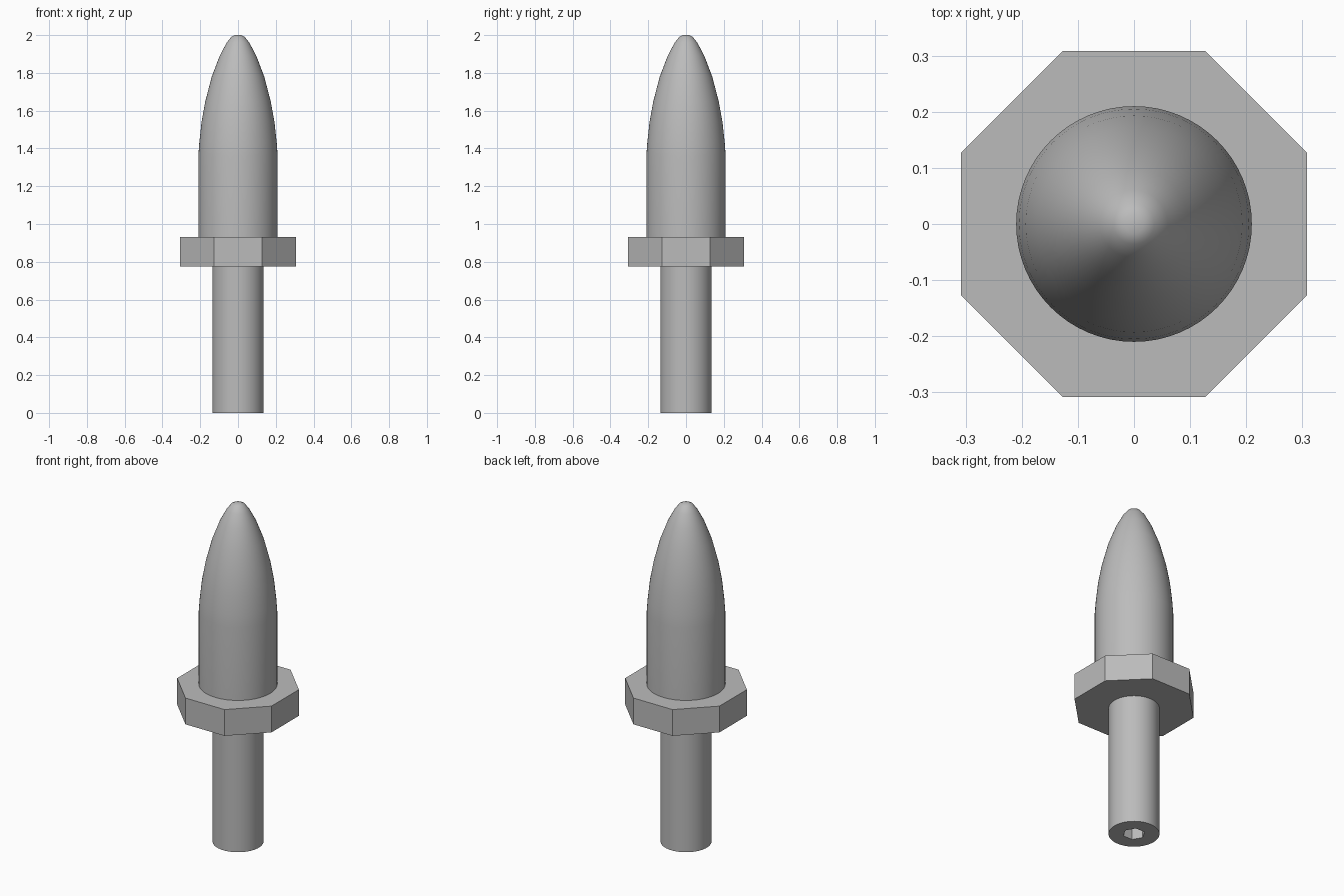
import bpy
import bmesh
from math import pi, cos, sin

if "Cube" in bpy.data.objects:
    bpy.data.objects.remove(bpy.data.objects["Cube"], do_unlink=True)

# Single metal colour
metal = bpy.data.materials.new("grey metal")
metal.use_nodes = True
GREY = (0.5, 0.5, 0.5, 1)
metal.diffuse_color = GREY
metal.node_tree.nodes["Principled BSDF"].inputs["Base Color"].default_value = GREY


def lathe(name, profile, sides, turn=0.0, smooth=True):
    """Closed solid from (radius, height) rings, listed bottom to top."""
    bm = bmesh.new()
    rings = []
    for r, z in profile:
        angles = [turn + 2 * pi * i / sides for i in range(sides)]
        rings.append([bm.verts.new((r * cos(a), r * sin(a), z)) for a in angles])
    for low, high in zip(rings, rings[1:]):
        for i in range(sides):
            j = (i + 1) % sides
            bm.faces.new((low[i], low[j], high[j], high[i]))
    bm.faces.new(rings[0][::-1])
    bm.faces.new(rings[-1])
    mesh = bpy.data.meshes.new(name)
    bm.to_mesh(mesh)
    bm.free()
    mesh.materials.append(metal)
    obj = bpy.data.objects.new(name, mesh)
    bpy.context.collection.objects.link(obj)
    if smooth:
        select(obj)
        bpy.ops.object.shade_smooth_by_angle(angle=pi / 6)
    return obj


def select(obj):
    bpy.ops.object.select_all(action="DESELECT")
    obj.select_set(True)
    bpy.context.view_layer.objects.active = obj


# Lower shaft with a hexagonal socket cut into its end
shaft = lathe("shaft", [(0.136, 0), (0.136, 0.775)], 64)
cutter = lathe("socket_cutter", [(0.06, -0.1), (0.06, 0.1)], 6, smooth=False)
cut = shaft.modifiers.new("socket", "BOOLEAN")
cut.operation = "DIFFERENCE"
cut.solver = "EXACT"
cut.object = cutter
select(shaft)
bpy.ops.object.modifier_apply(modifier=cut.name)
bpy.data.objects.remove(cutter, do_unlink=True)
bpy.ops.object.shade_smooth_by_angle(angle=pi / 6)

# Octagonal collar with flats facing the axes
lathe("collar", [(0.308 / cos(pi / 8), 0.775), (0.308 / cos(pi / 8), 0.93)],
      8, turn=pi / 8, smooth=False)

# Rounded nose: straight barrel, then a curve to a small flat tip
lathe("nose", [(0.21, 0.93), (0.21, 1.36), (0.205, 1.43), (0.193, 1.54),
               (0.173, 1.65), (0.139, 1.78), (0.097, 1.89), (0.06, 1.96),
               (0.036, 1.99), (0.017, 2.0)], 64)
